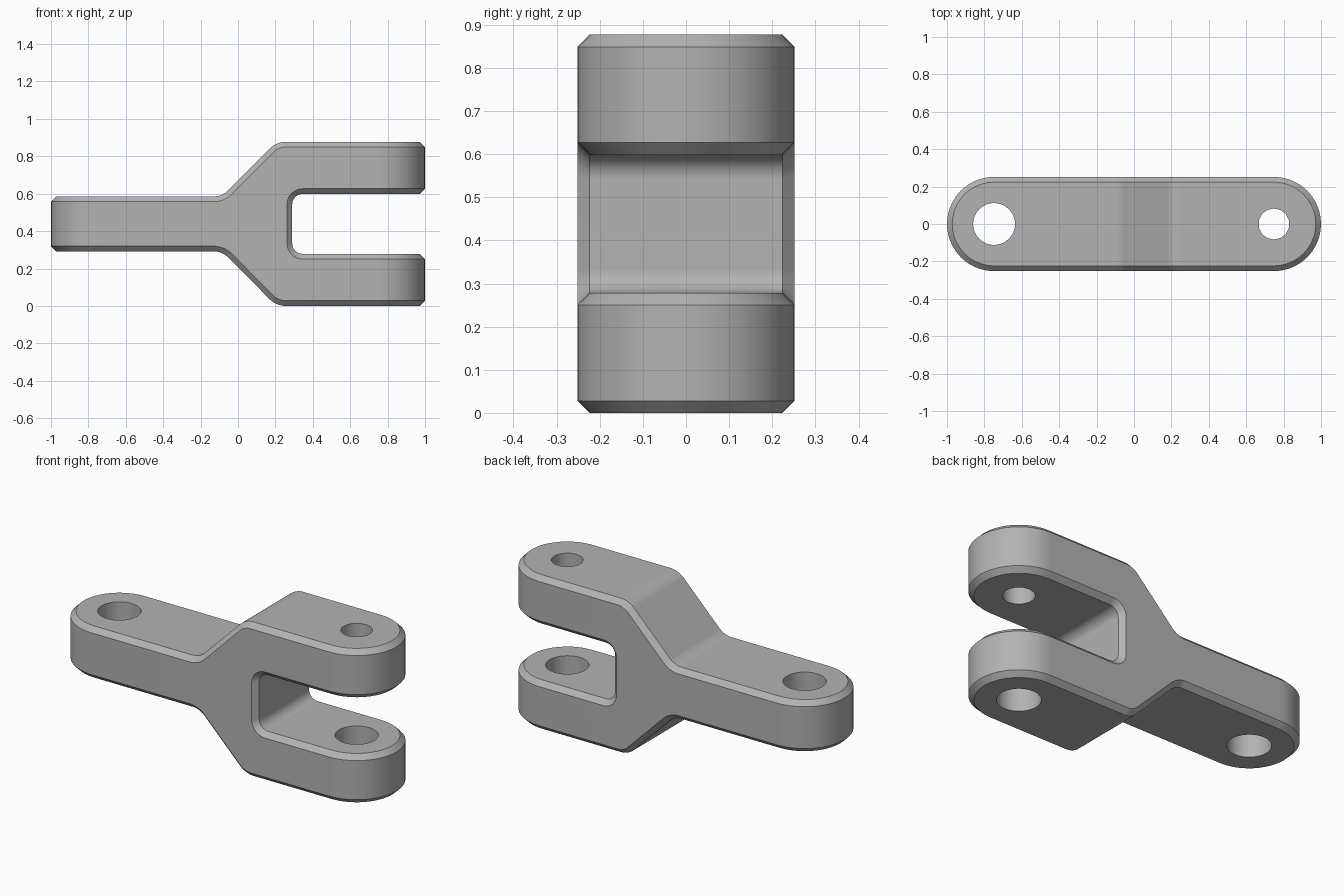
import bpy, bmesh, math
from mathutils import Vector
from mathutils.geometry import interpolate_bezier

cube = bpy.data.objects.get("Cube")
if cube:
    bpy.data.objects.remove(cube, do_unlink=True)

R = 0.252            # half width and end radius
A = 1 - R            # centre of the rounded ends
MID = 0.4385         # half height
ARC = 20             # segments per rounded end

steel = bpy.data.materials.new("grey steel")
steel.use_nodes = True
GREY = (0.45, 0.45, 0.45, 1)
steel.diffuse_color = GREY
steel.node_tree.nodes["Principled BSDF"].inputs["Base Color"].default_value = GREY

# Side profile: x, height from centre line, fillet tangent length
half = [(-A, 0.147, 0), (-0.085, 0.147, 0.04), (0.205, MID, 0.045),
        (A, MID, 0), (A, 0.16, 0), (0.29, 0.16, 0.055)]
corners = half + [(x, -z, f) for x, z, f in reversed(half)]


def fillet_loop(pts):
    """Round the corners of a closed loop."""
    out = []
    for i, (x, z, f) in enumerate(pts):
        p = Vector((x, z))
        if not f:
            out.append(p)
            continue
        a = p + (Vector(pts[i - 1][:2]) - p).normalized() * f
        b = p + (Vector(pts[(i + 1) % len(pts)][:2]) - p).normalized() * f
        out += [Vector(q[:2]) for q in interpolate_bezier(a, a.lerp(p, 0.55), b.lerp(p, 0.55), b, 7)]
    return out


bm = bmesh.new()
cache = {}


def vert(x, y, z):
    key = (round(x, 5), round(y, 5), round(z, 5))
    if key not in cache:
        cache[key] = bm.verts.new((x, y, z + MID))
    return cache[key]


def arc(side):
    """Rounded end outline from front to back."""
    angles = [math.pi * (i / ARC - 0.5) for i in range(ARC + 1)]
    return [(side * (A + R * math.cos(t)), R * math.sin(t)) for t in angles]


loop = fillet_loop(corners)
walls = set()
# Flat front and back walls
for y in (-R, R):
    walls.add(bm.faces.new([vert(p.x, y, p.y) for p in loop]))

for p, q in zip(loop, loop[1:] + loop[:1]):
    p_end, q_end = abs(abs(p.x) - A) < 1e-5, abs(abs(q.x) - A) < 1e-5
    if p_end and q_end:
        # Curved end wall
        outline = arc(math.copysign(1, p.x))
        for u, v in zip(outline, outline[1:]):
            walls.add(bm.faces.new([vert(*u, p.y), vert(*v, p.y), vert(*v, q.y), vert(*u, q.y)]))
    else:
        # Strip across the width, with a rounded end where it reaches one
        first = arc(math.copysign(1, p.x)) if p_end else [(p.x, -R), (p.x, R)]
        last = arc(math.copysign(1, q.x)) if q_end else [(q.x, -R), (q.x, R)]
        bm.faces.new([vert(*c, p.y) for c in first] + [vert(*c, q.y) for c in reversed(last)])

# Chamfer the whole rim
bmesh.ops.recalc_face_normals(bm, faces=bm.faces)
rim = [e for e in bm.edges if sum(f in walls for f in e.link_faces) == 1]
bmesh.ops.bevel(bm, geom=rim, offset=0.028, offset_type='OFFSET', segments=1,
                profile=0.5, affect='EDGES', clamp_overlap=False)
bmesh.ops.recalc_face_normals(bm, faces=bm.faces)
mesh = bpy.data.meshes.new("clevis_body")
bm.to_mesh(mesh)
bm.free()
mesh.materials.append(steel)
body = bpy.data.objects.new("clevis_body", mesh)
bpy.context.collection.objects.link(body)


# Pin holes: shank, lower arm, and the smaller one in the upper arm
def drill(x, z, radius, sides):
    bpy.ops.mesh.primitive_cylinder_add(vertices=sides, radius=radius, depth=0.4, location=(x, 0, z))
    cutter = bpy.context.object
    cutter.hide_render = True
    cutter.data.materials.append(steel)
    mod = body.modifiers.new("hole", 'BOOLEAN')
    mod.operation, mod.solver, mod.object = 'DIFFERENCE', 'EXACT', cutter
    bpy.context.view_layer.objects.active = body
    bpy.ops.object.modifier_apply(modifier=mod.name)
    bpy.data.objects.remove(cutter, do_unlink=True)


drill(-A, MID, 0.112, 40)
drill(A, 0.14, 0.112, 40)
drill(A, 2 * MID - 0.14, 0.083, 14)

# Smooth shading with sharp chamfers
bpy.ops.object.select_all(action='DESELECT')
body.select_set(True)
bpy.context.view_layer.objects.active = body
bpy.ops.object.shade_smooth_by_angle(angle=math.radians(30))
weighted = body.modifiers.new("flat_normals", 'WEIGHTED_NORMAL')
weighted.keep_sharp = True
